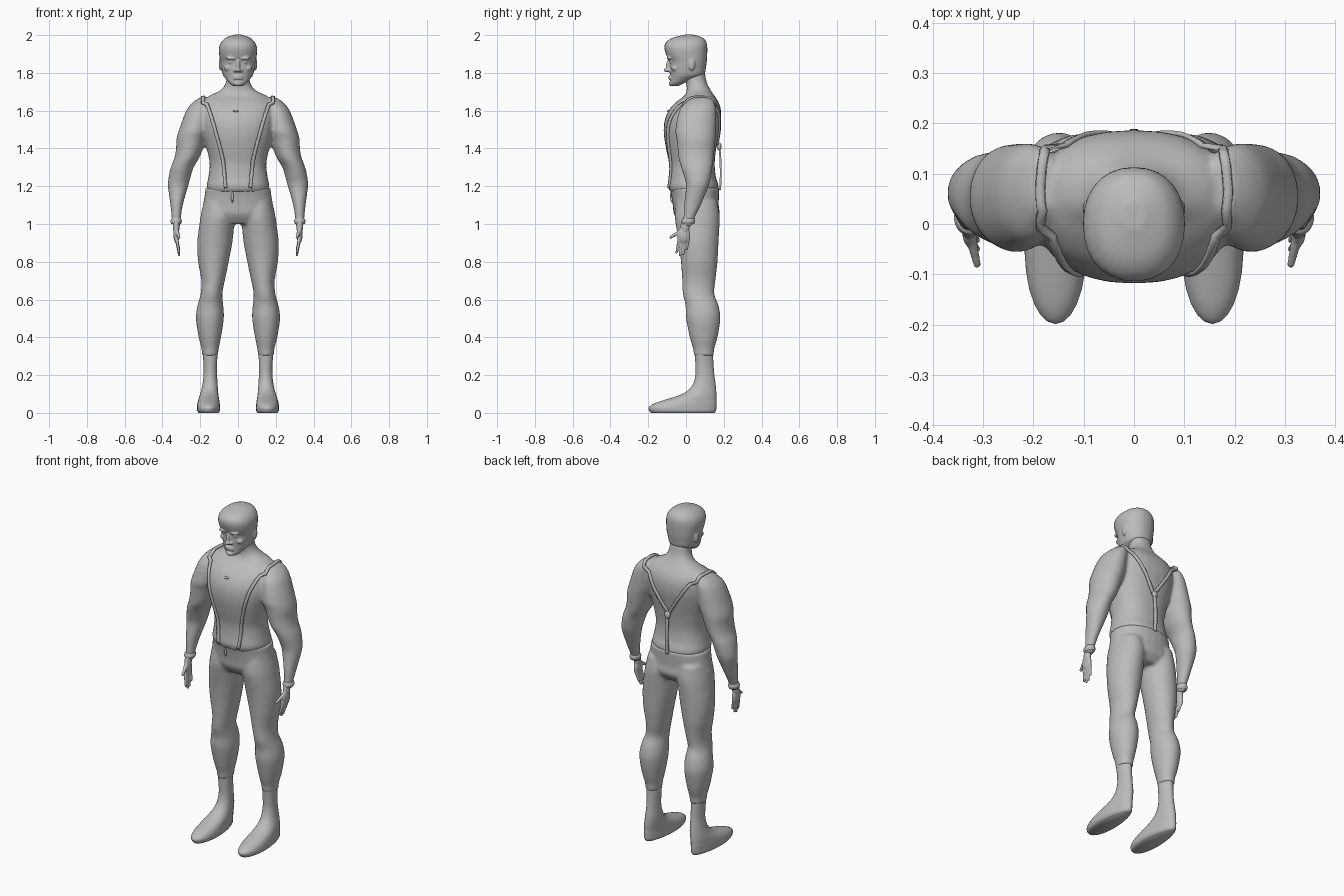
import bpy
import bmesh
import math
from mathutils import Vector, Matrix
from mathutils.bvhtree import BVHTree

if "Cube" in bpy.data.objects:
    bpy.data.objects.remove(bpy.data.objects["Cube"])

grey = bpy.data.materials.new("plain grey")
grey.use_nodes = True
COLOUR = (0.5, 0.5, 0.5, 1)
grey.diffuse_color = COLOUR
grey.node_tree.nodes["Principled BSDF"].inputs["Base Color"].default_value = COLOUR


def smooth_rows(rows, steps=4):
    """Catmull-Rom interpolation through rows of numbers."""
    rows = [Vector(r) for r in rows]
    result = []
    for i in range(len(rows) - 1):
        a, b, c = rows[max(i - 1, 0)], rows[i], rows[i + 1]
        d = rows[min(i + 2, len(rows) - 1)]
        for j in range(steps):
            t = j / steps
            result.append(b + (c - a) * (t / 2) + (a * 2 - b * 5 + c * 4 - d) * (t * t / 2)
                          + (b * 3 - a - c * 3 + d) * (t ** 3 / 2))
    return result + [rows[-1]]


def bridge(bm, rings):
    """Skin a stack of rings and close both ends."""
    rings = [[bm.verts.new(p) for p in ring] for ring in rings]
    for low, high in zip(rings, rings[1:]):
        for i in range(len(low)):
            j = (i + 1) % len(low)
            bm.faces.new((low[i], low[j], high[j], high[i]))
    bm.faces.new(rings[0])
    bm.faces.new(rings[-1])


def loft(bm, rows, side=1, power=2.0, egg=0.0, count=28):
    """Horizontal rounded sections given as z, x min, x max, y min, y max."""
    rings = []
    for z, x0, x1, y0, y1 in smooth_rows(rows):
        ring = []
        for i in range(count):
            a = math.tau * i / count
            c, s = (math.copysign(abs(f) ** (2 / power), f) for f in (math.cos(a), math.sin(a)))
            x = (x0 + x1) / 2 + (x1 - x0) / 2 * c * (1 - egg * s)
            ring.append((side * x, (y0 + y1) / 2 + (y1 - y0) / 2 * s, z))
        rings.append(ring)
    bridge(bm, rings)


def centred(rows):
    return [(z, -w, w, y0, y1) for z, w, y0, y1 in rows]


def blob(bm, centre, size):
    matrix = Matrix.Translation(centre) @ Matrix.Diagonal((*size, 1))
    bmesh.ops.create_icosphere(bm, subdivisions=3, radius=1, matrix=matrix)


def finger(bm, start, end, radius):
    """Row of shrinking balls, fused later by the remesh."""
    start, end = Vector(start), Vector(end)
    for i in range(13):
        r = radius * (1 - 0.3 * i / 12)
        blob(bm, start.lerp(end, i / 12), (r, r, r))


def finish(name, bm, voxel=0, relax=0):
    bmesh.ops.recalc_face_normals(bm, faces=bm.faces[:])
    for face in bm.faces:
        face.smooth = True
    mesh = bpy.data.meshes.new(name)
    bm.to_mesh(mesh)
    bm.free()
    mesh.materials.append(grey)
    obj = bpy.data.objects.new(name, mesh)
    bpy.context.collection.objects.link(obj)
    if voxel:
        remesh = obj.modifiers.new("fuse", "REMESH")
        remesh.mode = "VOXEL"
        remesh.voxel_size = voxel
        remesh.use_smooth_shade = True
        soft = obj.modifiers.new("soften", "SMOOTH")
        soft.factor = 0.5
        soft.iterations = relax
    return obj


# Torso, neck and arms fused into one skin
bm = bmesh.new()
loft(bm, centred([
    (1.17, .158, -.085, .165), (1.2, .166, -.096, .173), (1.25, .157, -.09, .158),
    (1.32, .15, -.09, .152), (1.4, .166, -.106, .16), (1.48, .187, -.118, .175),
    (1.55, .2, -.113, .186), (1.61, .2, -.086, .184), (1.65, .185, -.047, .17),
    (1.68, .15, -.008, .15), (1.71, .09, .004, .13), (1.75, .064, 0, .11),
    (1.8, .06, -.01, .1)]), power=2.3)
for side in (1, -1):
    loft(bm, [
        (1.67, .15, .2, .03, .13), (1.645, .14, .238, 0, .15), (1.6, .14, .274, -.036, .16),
        (1.5, .15, .312, -.056, .16), (1.45, .168, .326, -.05, .157),
        (1.4, .185, .328, -.045, .152), (1.35, .205, .337, -.04, .146),
        (1.3, .235, .356, -.026, .14), (1.25, .25, .367, -.01, .132),
        (1.2, .264, .371, 0, .12), (1.1, .292, .358, -.011, .079),
        (1.03, .302, .351, -.014, .045), (.99, .305, .349, -.02, .035)], side)
body = finish("torso_and_arms", bm, 0.009, 5)

# Trousers
bm = bmesh.new()
loft(bm, centred([
    (1.192, .172, -.088, .177), (1.15, .177, -.078, .175), (1.1, .186, -.07, .173),
    (1.05, .193, -.063, .176), (1.0, .15, -.03, .14)]), power=2.2)
for side in (1, -1):
    loft(bm, [
        (1.12, .03, .18, -.05, .165), (1.05, .01, .196, -.06, .178),
        (1.0, .019, .204, -.055, .178), (.9, .03, .216, -.038, .172),
        (.8, .049, .211, -.027, .167), (.7, .07, .194, -.02, .156), (.63, .083, .198, -.017, .15),
        (.57, .078, .214, -.003, .172), (.5, .075, .223, 0, .182), (.4, .09, .208, .02, .167),
        (.34, .102, .193, .037, .15), (.302, .106, .19, .042, .147)], side)
finish("trousers", bm, 0.009, 4)

# Boots: shaft widening into a long sole
for side, label in ((1, "left"), (-1, "right")):
    bm = bmesh.new()
    loft(bm, [
        (.32, .109, .187, .046, .142), (.25, .111, .182, .05, .146), (.2, .111, .182, .05, .15),
        (.15, .108, .188, .036, .157), (.115, .106, .196, .005, .16), (.09, .103, .204, -.045, .161),
        (.07, .1, .21, -.11, .161), (.05, .097, .215, -.168, .162), (.03, .095, .217, -.197, .161),
        (.012, .096, .216, -.195, .159), (0, .103, .208, -.185, .15)], side, egg=.14)
    finish(label + "_boot", bm)

# Head with facial features
bm = bmesh.new()
loft(bm, centred([
    (1.73, .025, -.072, -.04), (1.745, .045, -.082, -.01), (1.77, .066, -.082, .05),
    (1.79, .08, -.083, .096), (1.83, .089, -.087, .106), (1.86, .094, -.088, .11),
    (1.89, .099, -.103, .112), (1.93, .101, -.114, .113), (1.96, .091, -.107, .109),
    (1.985, .066, -.073, .091), (2.002, .022, -.01, .045)]), power=2.2)
blob(bm, (0, -.09, 1.838), (.011, .016, .034))
blob(bm, (0, -.1, 1.815), (.014, .019, .011))
blob(bm, (0, -.08, 1.743), (.022, .012, .013))
for z in (1.782, 1.77):
    blob(bm, (0, -.083, z), (.026, .011, .005))
for side in (1, -1):
    blob(bm, (side * .016, -.088, 1.812), (.009, .012, .008))
    blob(bm, (side * .036, -.09, 1.877), (.028, .013, .008))
    blob(bm, (side * .036, -.075, 1.857), (.015, .013, .008))
    blob(bm, (side * .052, -.058, 1.825), (.022, .02, .016))
    blob(bm, (side * .093, .03, 1.845), (.009, .018, .032))
finish("head", bm, 0.005, 2)

# Hands with wrist bands
for side, label in ((1, "left"), (-1, "right")):
    bm = bmesh.new()
    blob(bm, (side * .327, -.005, .985), (.018, .024, .04))
    blob(bm, (side * .326, -.012, .943), (.016, .035, .045))
    finger(bm, (side * .325, -.025, .965), (side * .312, -.08, .93), .011)
    for i, tip in enumerate((.85, .836, .842, .868)):
        finger(bm, (side * .326, -.035 + .016 * i, .925),
               (side * .312, -.05 + .018 * i, tip), .0095)
    finish(label + "_hand", bm, 0.004, 2)
    bm = bmesh.new()
    loft(bm, [(1.03, .302, .352, -.018, .046), (1.015, .297, .358, -.023, .049),
              (1.0, .302, .353, -.021, .043)], side)
    finish(label + "_wrist_band", bm)

# Braces laid over the body surface
bpy.context.view_layer.update()
surface = BVHTree.FromObject(body, bpy.context.evaluated_depsgraph_get())


def ribbon(name, path, snap=True, width=0.01):
    points = []
    for p in smooth_rows(path, 6):
        normal = Vector((0, 1, 0))
        if snap:
            p, normal = surface.find_nearest(p)[:2]
        points.append((p + normal * .004, normal))
    bm = bmesh.new()
    rings = []
    for i, (p, n) in enumerate(points):
        along = points[min(i + 1, len(points) - 1)][0] - points[max(i - 1, 0)][0]
        across = along.cross(n).normalized() * width
        rings.append([p + across - n * .005, p + across * .8 + n * .005,
                      p - across * .8 + n * .005, p - across - n * .005])
    bridge(bm, rings)
    return finish(name, bm)


for side, label in ((1, "left"), (-1, "right")):
    route = [(.072, -.12, 1.185), (.1, -.12, 1.35), (.14, -.13, 1.5), (.172, -.1, 1.6),
             (.188, -.02, 1.68), (.188, .08, 1.7), (.165, .18, 1.65), (.085, .21, 1.53),
             (.003, .21, 1.41)]
    ribbon(label + "_brace", [(side * x, y, z) for x, y, z in route])
ribbon("back_brace", [(0, .172, 1.42), (0, .178, 1.34), (0, .18, 1.26), (0, .176, 1.18)], snap=False)

# Small fastenings: brace joint, collar button, trouser fly
for name, centre, size in (
        ("brace_joint", (0, .176, 1.41), (.018, .012, .022)),
        ("collar_button", (-.012, -.092, 1.598), (.014, .008, .006)),
        ("trouser_fly", (-.03, -.074, 1.145), (.007, .01, .032))):
    bm = bmesh.new()
    blob(bm, centre, size)
    finish(name, bm)
